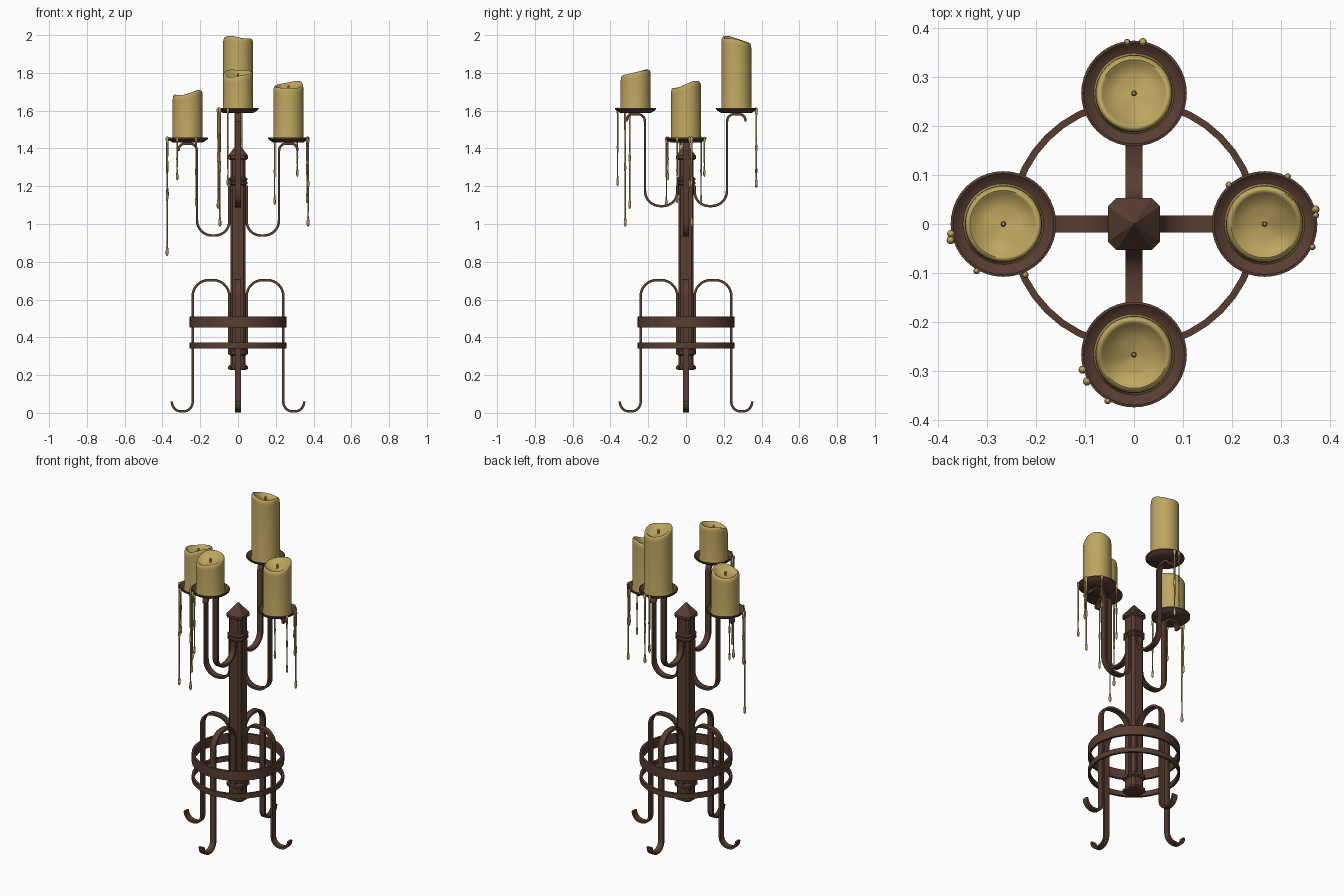
import bpy, bmesh, math
from mathutils import Vector

if "Cube" in bpy.data.objects:
    bpy.data.objects.remove(bpy.data.objects["Cube"])


def material(name, rgb):
    m = bpy.data.materials.new(name)
    m.diffuse_color = (*rgb, 1)
    m.use_nodes = True
    m.node_tree.nodes["Principled BSDF"].inputs["Base Color"].default_value = m.diffuse_color
    return m


IRON = material("rusty_iron", (0.098, 0.047, 0.031))
WAX = material("old_wax", (0.515, 0.381, 0.117))


def finish(name, bm, mat, angle=40):
    bmesh.ops.remove_doubles(bm, verts=bm.verts, dist=1e-5)
    bmesh.ops.recalc_face_normals(bm, faces=bm.faces)
    me = bpy.data.meshes.new(name)
    bm.to_mesh(me)
    bm.free()
    me.materials.append(mat)
    ob = bpy.data.objects.new(name, me)
    bpy.context.collection.objects.link(ob)
    bpy.ops.object.select_all(action='DESELECT')
    ob.select_set(True)
    bpy.context.view_layer.objects.active = ob
    bpy.ops.object.shade_smooth_by_angle(angle=math.radians(angle))
    return ob


def skin(bm, loops, wrap=False):
    """Bridge equal-length closed loops of points; cap the ends unless wrapped."""
    vs = [[bm.verts.new(p) for p in loop] for loop in loops]
    n = len(vs[0])
    pairs = list(zip(vs, vs[1:])) + ([(vs[-1], vs[0])] if wrap else [])
    for a, b in pairs:
        for i in range(n):
            j = (i + 1) % n
            bm.faces.new((a[i], a[j], b[j], b[i]))
    if not wrap:
        bm.faces.new(vs[0][::-1])
        bm.faces.new(vs[-1])


def lathe(bm, profile, centre=(0, 0), segs=32, wrap=False, lift=None):
    loops = []
    for k, (r, z) in enumerate(profile):
        loop = []
        for i in range(segs):
            a = 2 * math.pi * i / segs
            x, y = r * math.cos(a), r * math.sin(a)
            dz = lift(k, x, y, a) if lift else 0
            loop.append((centre[0] + x, centre[1] + y, z + dz))
        loops.append(loop)
    skin(bm, loops, wrap)


def rounded_path(points, steps=8):
    """Points are (r, z, fillet radius); corners are right angles."""
    out = []
    for i, (x, z, rad) in enumerate(points):
        p = Vector((x, z))
        if rad == 0:
            out.append(p)
            continue
        d0 = (Vector(points[i - 1][:2]) - p).normalized()
        d1 = (Vector(points[i + 1][:2]) - p).normalized()
        c = p + (d0 + d1) * rad
        for s in range(steps + 1):
            t = math.pi / 2 * s / steps
            out.append(c - d1 * rad * math.cos(t) - d0 * rad * math.sin(t))
    return out


def strap(name, points, turn, width=0.034, thick=0.013):
    """Flat iron bar bent along a path in a radial plane."""
    path = rounded_path(points)
    ca, sa = math.cos(turn), math.sin(turn)
    loops = []
    for i, p in enumerate(path):
        t = (path[min(i + 1, len(path) - 1)] - path[max(i - 1, 0)]).normalized()
        n = Vector((-t.y, t.x)) * thick / 2
        loop = []
        for s, w in ((1, 1), (1, -1), (-1, -1), (-1, 1)):
            q, v = p + n * s, w * width / 2
            loop.append((q.x * ca - v * sa, q.x * sa + v * ca, q.y))
        loops.append(loop)
    bm = bmesh.new()
    skin(bm, loops)
    finish(name, bm, IRON)


# Central post: chamfered square sections with collars and a pointed cap
bm = bmesh.new()
sections = [(0.042, 0.228), (0.052, 0.232), (0.052, 0.245), (0.041, 0.255), (0.041, 0.305),
            (0.052, 0.312), (0.052, 0.328), (0.041, 0.335), (0.041, 1.205), (0.049, 1.212),
            (0.049, 1.222), (0.044, 1.228), (0.049, 1.234), (0.049, 1.242), (0.041, 1.248),
            (0.041, 1.338), (0.053, 1.346), (0.053, 1.362), (0.046, 1.37), (0.001, 1.43)]
loops = []
for h, z in sections:
    c = h * 0.68
    loops.append([(h, -c, z), (h, c, z), (c, h, z), (-c, h, z),
                  (-h, c, z), (-h, -c, z), (-c, -h, z), (c, -h, z)])
skin(bm, loops)
finish("central_post", bm, IRON, 25)

# Two hoops tying the legs together
for name, z0, z1 in (("upper_hoop", 0.452, 0.51), ("lower_hoop", 0.342, 0.372)):
    bm = bmesh.new()
    lathe(bm, [(0.243, z0), (0.257, z0), (0.257, z1), (0.243, z1)], segs=40, wrap=True)
    finish(name, bm, IRON)

# Per side: angle, dish height, candle mean top, top slope in x and y
sides = [("right", 0, 1.432, 1.735, 0.08, 0.25),
         ("back", 1, 1.588, 1.977, -0.06, -0.24),
         ("left", 2, 1.432, 1.69, 0.18, -0.08),
         ("front", 3, 1.588, 1.80, 0.05, 0.27)]
R = 0.267
for side, q, p, top, sx, sy in sides:
    turn = q * math.pi / 2
    cx, cy = R * round(math.cos(turn)), R * round(math.sin(turn))

    # Leg with curled foot
    strap(side + "_leg", [(0.046, 0.32, 0), (0.046, 0.703, 0.085), (0.24, 0.703, 0.085),
                          (0.24, 0.0075, 0.05), (0.35, 0.0075, 0.05), (0.35, 0.06, 0)], turn)
    # Arm with hook under the dish
    strap(side + "_arm", [(0.046, 1.205, 0), (0.046, p - 0.493, 0.075), (0.217, p - 0.493, 0.08),
                          (0.217, p - 0.006, 0.04), (0.315, p - 0.006, 0.035),
                          (0.315, p - 0.045, 0)], turn)
    # Drip dish
    bm = bmesh.new()
    lathe(bm, [(0.001, p), (0.08, p), (0.1, p + 0.011), (0.108, p + 0.018), (0.108, p + 0.025),
               (0.103, p + 0.026), (0.094, p + 0.018), (0.082, p + 0.012), (0.001, p + 0.012)],
          (cx, cy), 40)
    finish(side + "_drip_dish", bm, IRON)

    # Candle with slanted, melted top
    def melt(k, x, y, a):
        if k < 2:
            return 0
        wave = 0.005 * math.sin(2 * a + q) + 0.003 * math.sin(3 * a + 2 * q)
        return sx * x + sy * y + wave * math.hypot(x, y) / 0.078

    bm = bmesh.new()
    lathe(bm, [(0.083, p + 0.01), (0.079, p + 0.03), (0.079, top - 0.03), (0.078, top - 0.012),
               (0.074, top - 0.002), (0.069, top), (0.064, top - 0.004), (0.055, top - 0.014),
               (0.035, top - 0.022), (0.001, top - 0.025)], (cx, cy), 40, lift=melt)
    finish(side + "_candle", bm, WAX, 60)
    bm = bmesh.new()
    lathe(bm, [(0.006, top - 0.03), (0.005, top - 0.004), (0.003, top)], (cx, cy), 8)
    finish(side + "_wick", bm, WAX)

# Wax drips hanging from the dish rims: x, y, top z, bottom z, thickness
drips = [(-0.375, -0.033, 1.455, 0.83, 0.005), (-0.374, -0.02, 1.455, 1.14, 0.005),
         (-0.322, -0.096, 1.455, 1.23, 0.004), (-0.222, -0.104, 1.455, 1.09, 0.004),
         (-0.105, -0.298, 1.61, 1.08, 0.005), (-0.096, -0.322, 1.61, 0.985, 0.005),
         (-0.054, -0.362, 1.61, 1.2, 0.004), (-0.014, 0.372, 1.61, 1.26, 0.004),
         (0.018, 0.372, 1.61, 1.19, 0.005), (0.194, 0.08, 1.455, 1.1, 0.004),
         (0.314, 0.097, 1.455, 1.25, 0.004), (0.371, 0.03, 1.455, 0.985, 0.005),
         (0.372, 0.018, 1.455, 1.19, 0.004), (0.365, -0.047, 1.455, 1.11, 0.004)]
bm = bmesh.new()
for x, y, zt, zb, r in drips:
    mid = (zt + zb) / 2
    lathe(bm, [(0.001, zb), (1.5 * r, zb + 0.01), (1.6 * r, zb + 0.025), (0.7 * r, zb + 0.06),
               (0.8 * r, mid - 0.03), (1.3 * r, mid), (0.9 * r, mid + 0.04),
               (1.1 * r, zt - 0.03), (1.7 * r, zt - 0.006), (1.3 * r, zt + 0.004),
               (0.001, zt + 0.008)], (x, y), 10)
finish("wax_drips", bm, WAX, 60)
